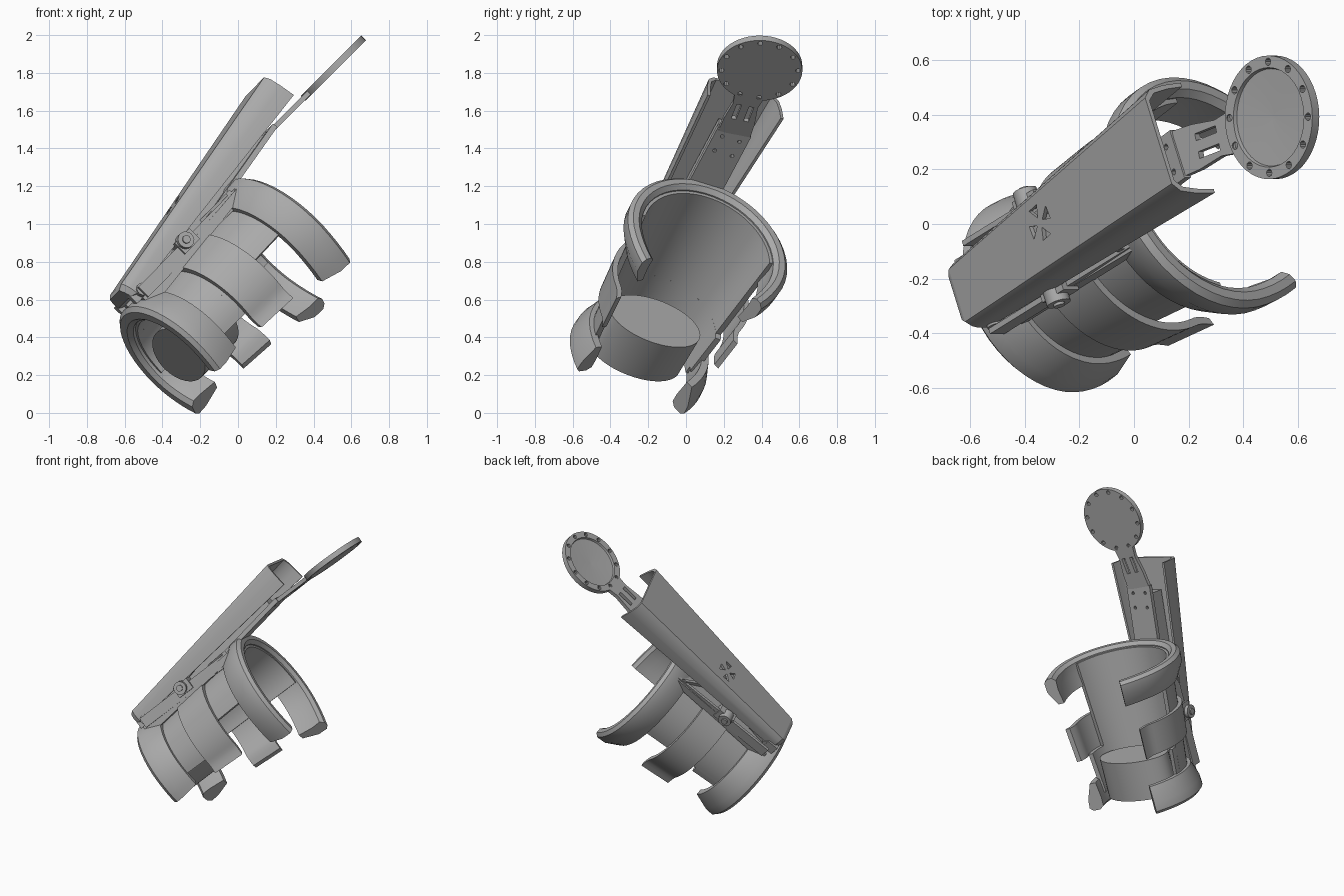
import bpy, bmesh
from math import sin, cos, pi, radians
from mathutils import Vector, Matrix

cube = bpy.data.objects.get("Cube")
if cube:
    bpy.data.objects.remove(cube, do_unlink=True)

grey = bpy.data.materials.new("plain_grey")
grey.use_nodes = True
grey.diffuse_color = (0.4, 0.4, 0.4, 1)
grey.node_tree.nodes["Principled BSDF"].inputs["Base Color"].default_value = (0.4, 0.4, 0.4, 1)


def frame(origin, axis, up):
    """Local x runs across, y along the axis, z upwards."""
    y = Vector(axis).normalized()
    z = Vector(up)
    z = (z - y * z.dot(y)).normalized()
    m = Matrix((y.cross(z), y, z)).transposed().to_4x4()
    m.translation = origin
    return m


CUFF = frame((-0.32, -0.255, 0.285), (0.64, 0.397, 0.655), (-0.71, 0, 0.70))
COVER = frame((-0.63, -0.26, 0.64), (0.53, 0.40, 0.75), (-0.78, -0.05, 0.61))
ARM = frame((0.505, 0.39, 1.825), (0.68, 0.27, 0.68), (-0.70, 0, 0.71))


def soften(ob):
    bpy.ops.object.select_all(action='DESELECT')
    ob.select_set(True)
    bpy.context.view_layer.objects.active = ob
    bpy.ops.object.shade_smooth_by_angle(angle=radians(35))


def loft(name, mat, rings, smooth=True):
    """Skin a row of closed point rings and cap both ends."""
    bm = bmesh.new()
    rows = [[bm.verts.new(p) for p in ring] for ring in rings]
    for a, b in zip(rows, rows[1:]):
        for i in range(len(a)):
            j = (i + 1) % len(a)
            bm.faces.new((a[i], a[j], b[j], b[i]))
    bm.faces.new(rows[0])
    bm.faces.new(rows[-1])
    bmesh.ops.recalc_face_normals(bm, faces=bm.faces)
    mesh = bpy.data.meshes.new(name)
    bm.to_mesh(mesh)
    bm.free()
    mesh.materials.append(grey)
    ob = bpy.data.objects.new(name, mesh)
    bpy.context.collection.objects.link(ob)
    ob.matrix_world = mat
    if smooth:
        soften(ob)
    return ob


def box(name, mat, x, y, z):
    return loft(name, mat, [[(x[0], t, z[0]), (x[1], t, z[0]), (x[1], t, z[1]), (x[0], t, z[1])]
                            for t in y], smooth=False)


def turned(name, mat, centre, profile, axis=2, n=32, squash=1.0):
    """Stack circles or ellipses (radius, height) along one local axis."""
    rings = []
    for r, h in profile:
        ring = []
        for k in range(n):
            a = 2 * pi * k / n
            p = [r * cos(a), r * squash * sin(a)]
            p.insert(axis, h)
            ring.append(Vector(centre) + Vector(p))
        rings.append(ring)
    return loft(name, mat, rings)


def cut(ob, cutters):
    for c in cutters:
        c.hide_render = True
        mod = ob.modifiers.new("cut", 'BOOLEAN')
        mod.operation = 'DIFFERENCE'
        mod.object = c
        bpy.context.view_layer.objects.active = ob
        bpy.ops.object.modifier_apply(modifier=mod.name)
        bpy.data.objects.remove(c, do_unlink=True)
    soften(ob)


def wall(t):
    return 0.305 + 0.095 * t


def band(name, profile, back, front, flare=0.0, n=36):
    """Sweep a (radius, length) section round the cuff between two angles."""
    rings = []
    for k in range(n + 1):
        f = k / n
        a = radians(-back + (back + front) * f)
        lift = flare * max(0, abs(f - 0.5) * 2 - 0.8) ** 2 * 25
        rings.append([((r + lift) * sin(a), t, (r + lift) * cos(a)) for r, t in profile])
    return loft(name, CUFF, rings)


def rim(t_end, t_lip, t_tail, r_in, r_out):
    """Rounded lip at t_end that tapers to a thin tail on the cuff wall."""
    b = 0.022 if t_tail > t_end else -0.022
    return [(r_in, t_end + b), (r_in + 0.025, t_end), (r_out - 0.022, t_end), (r_out, t_end + b),
            (r_out - 0.004, t_lip), (wall(t_tail) + 0.025, t_tail),
            (wall(t_tail) - 0.015, t_tail), (r_in, t_lip)]


def shell(t0, t1, out=0.0, thick=0.03):
    return [(wall(t0) + out - thick, t0), (wall(t0) + out, t0),
            (wall(t1) + out, t1), (wall(t1) + out - thick, t1)]


# Cuff: saddle, end rims, middle straps
band("cuff_saddle", shell(0.0, 0.92), 88, 78)
band("saddle_lower_skirt", shell(0.05, 0.33), 95, 105)
band("wrist_rim", rim(-0.04, 0.04, 0.15, 0.29, 0.385), 136, 120, 0.01)
band("elbow_rim", rim(0.95, 0.86, 0.76, 0.38, 0.46), 140, 128, 0.02)
band("front_strap", shell(0.32, 0.56, 0.03), 0, 120, 0.035)
band("back_strap", shell(0.36, 0.58, 0.03), 133, 0, 0.05)

# Solid oval plug inside the narrow end
turned("wrist_plug", CUFF, (0.025, 0, 0.01), [(0.262, 0.01), (0.262, 0.285)],
       axis=1, n=40, squash=0.64)

# Mounting plate with rails and knobs
loft("mounting_plate", CUFF, [[(-h, t, b), (h, t, b), (h, t, q), (-h, t, q)]
                              for t, h, b, q in ((0.04, 0.17, 0.285, 0.36),
                                                 (0.9, 0.2, 0.365, 0.41))], False)
for s, side in ((1, "front"), (-1, "back")):
    box(side + "_rail", CUFF, sorted((s * 0.165, s * 0.185)), (0.06, 0.9), (0.34, 0.415))
    box(side + "_knob_block", CUFF, sorted((s * 0.12, s * 0.2)), (0.38, 0.5), (0.36, 0.44))
    turned(side + "_knob", CUFF, (s * 0.19, 0.43, 0.41), [(0.045, -0.035), (0.045, 0.035)], axis=0, n=16)
    turned(side + "_knob_cap", CUFF, (s * 0.19, 0.43, 0.41), [(0.022, -0.045), (0.022, 0.045)], axis=0, n=12)
    loft(side + "_link", CUFF, [[(s * x, t, z + dz) for x, dz in
                                 ((0.08, 0), (0.105, 0), (0.105, 0.03), (0.08, 0.03))]
                                for t, z in ((0.1, 0.36), (0.62, 0.47))], False)
    turned(side + "_hinge", COVER, (s * 0.115, 0.035, -0.085),
           [(0.035, -0.03), (0.035, 0.03)], axis=0, n=14)
    box(side + "_hinge_lug", CUFF, sorted((s * 0.1, s * 0.13)), (0.01, 0.09), (0.34, 0.43))
    # Brace lying on the plate
    loft(side + "_brace", CUFF, [[(s * x, t, q) for t, q in
                                  ((y, 0.38), (y + 0.03, 0.38), (y + 0.03, 0.43), (y, 0.43))]
                                 for x, y in ((0.04, 0.6), (0.18, 0.8))], False)


# Long channel cover, widening upwards
def channel(s, h, e, top=0.0, thick=0.016):
    half = [(h, -e), (h * 0.98, -0.4 * e), (h * 0.92, top - 0.02 - 0.07 * e), (h * 0.78, top)]
    outer = half + [(-x, z) for x, z in reversed(half)]
    k = (h - thick) / h
    inner = [(x * k, z if z == -e else z - thick) for x, z in reversed(outer)]
    return [(x, s, z) for x, z in outer + inner]


def solid(s, h, e, top=0.0):
    return channel(s, h, e, top)[:8]


cover = loft("channel_cover", COVER, [channel(0.0, 0.135, 0.075, 0.022), channel(1.42, 0.22, 0.14, 0.04)])
loft("cover_end_cap", COVER, [solid(-0.03, 0.11, 0.055, 0.01), solid(0.0, 0.135, 0.075, 0.022),
                              solid(0.05, 0.137, 0.077, 0.022)])
petals = []
for k in range(4):
    a = pi / 2 * k + 0.2
    tri = [(0.02, 0), (0.068, -0.38), (0.075, 0.38)]
    petals.append(loft("petal_cutter", COVER, [[(-0.03 + r * cos(a + b), 0.6 + r * sin(a + b), z)
                                               for r, b in tri] for z in (-0.05, 0.08)], False))
cut(cover, petals)

# Base plate beneath the cover
plate = box("arm_base_plate", COVER, (-0.095, 0.095), (0.35, 1.27), (-0.175, -0.145))
cut(plate, [turned("hole_cutter", COVER, (x, y, -0.15), [(0.011, -0.05), (0.011, 0.05)], n=10)
            for x in (-0.05, 0.05) for y in (1.12, 1.22)])
box("base_plate_spine", COVER, (-0.05, 0.05), (0.3, 1.2), (-0.15, 0.01))

# Arm with two slots
arm = loft("paddle_arm", ARM, [[(-h, t, -0.014), (h, t, -0.014), (h, t, 0.012), (-h, t, 0.012)]
                               for t, h in ((-0.5, 0.088), (-0.4, 0.085), (-0.28, 0.068), (-0.2, 0.08))], False)
cut(arm, [box("slot_cutter", ARM, (x - 0.013, x + 0.013), (-0.39, -0.28), (-0.1, 0.1))
          for x in (-0.034, 0.034)])

# Round dished paddle with a ring of holes
disc = turned("paddle_disc", ARM, (0, 0, 0), [(0.226, -0.018), (0.226, 0.018), (0.182, 0.018),
                                              (0.178, 0.004), (0.01, -0.006)], n=48)
cut(disc, [turned("hole_cutter", ARM, (0.203 * cos(a), 0.203 * sin(a), 0), [(0.014, -0.05), (0.014, 0.05)], n=10)
           for a in [2 * pi * (k + 0.5) / 12 for k in range(12)]])
